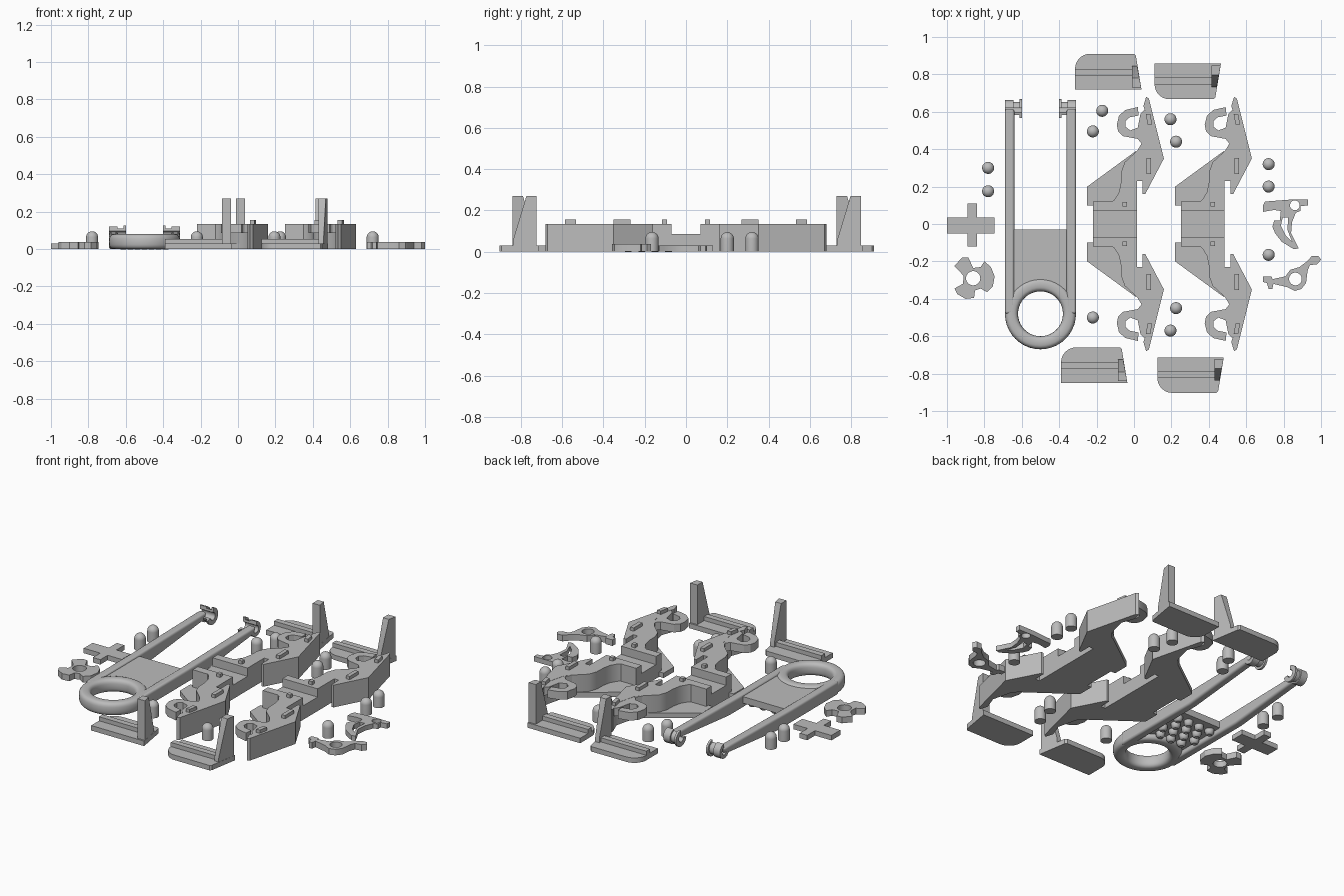
import bpy, bmesh, math
from mathutils import Matrix, Vector

if "Cube" in bpy.data.objects:
    bpy.data.objects.remove(bpy.data.objects["Cube"], do_unlink=True)

grey = bpy.data.materials.new("plain grey")
grey.use_nodes = True
grey.diffuse_color = (.5, .5, .5, 1)
grey.node_tree.nodes["Principled BSDF"].inputs["Base Color"].default_value = (.5, .5, .5, 1)
parts = []


def finish(name, mesh):
    mesh.materials.clear()
    mesh.materials.append(grey)
    ob = bpy.data.objects.new(name, mesh)
    bpy.context.collection.objects.link(ob)
    parts.append(ob)
    return ob


def circle(cx, cy, r, n=32):
    return [(cx + r * math.cos(math.tau * i / n), cy + r * math.sin(math.tau * i / n)) for i in range(n)]


def prism(name, outline, lo, hi, holes=(), sideways=False, bevel=0):
    """Extrude an outline from lo to hi, along z or (sideways) along x."""
    cu = bpy.data.curves.new(name, 'CURVE')
    cu.dimensions, cu.fill_mode, cu.extrude = '2D', 'BOTH', (hi - lo) / 2
    for loop in (outline, *holes):
        sp = cu.splines.new('POLY')
        sp.points.add(len(loop) - 1)
        for p, (u, v) in zip(sp.points, loop):
            p.co = (u, v, 0, 1)
        sp.use_cyclic_u = True
    tmp = bpy.data.objects.new(name + "_outline", cu)
    bpy.context.collection.objects.link(tmp)
    bpy.context.view_layer.update()
    dg = bpy.context.evaluated_depsgraph_get()
    mesh = bpy.data.meshes.new_from_object(tmp.evaluated_get(dg))
    bpy.data.objects.remove(tmp, do_unlink=True)
    mesh.name = name
    mesh.transform(Matrix.Translation((0, 0, (lo + hi) / 2)))
    if sideways:
        mesh.transform(Matrix(((0, 0, 1, 0), (1, 0, 0, 0), (0, 1, 0, 0), (0, 0, 0, 1))))
    bm = bmesh.new()
    bm.from_mesh(mesh)
    bmesh.ops.remove_doubles(bm, verts=bm.verts, dist=.0001)
    if not holes:
        bmesh.ops.dissolve_limit(bm, angle_limit=.01, verts=bm.verts, edges=bm.edges)
    bmesh.ops.recalc_face_normals(bm, faces=bm.faces)
    bm.to_mesh(mesh)
    bm.free()
    ob = finish(name, mesh)
    if bevel:
        mod = ob.modifiers.new("rounding", 'BEVEL')
        mod.width, mod.segments = bevel, 4
    return ob


def box(name, x0, x1, y0, y1, z0, z1):
    return prism(name, [(x0, y0), (x1, y0), (x1, y1), (x0, y1)], z0, z1)


def lathe(name, profile, centre, closed=False):
    """Revolve an (r, z) profile about a vertical axis."""
    bm = bmesh.new()
    vs = [bm.verts.new((r, 0, z)) for r, z in profile]
    es = [bm.edges.new(p) for p in zip(vs, vs[1:])]
    if closed:
        es.append(bm.edges.new((vs[-1], vs[0])))
    bmesh.ops.spin(bm, geom=vs + es, axis=(0, 0, 1), cent=(0, 0, 0), angle=math.tau, steps=40)
    bmesh.ops.remove_doubles(bm, verts=bm.verts, dist=.0001)
    bmesh.ops.recalc_face_normals(bm, faces=bm.faces)
    mesh = bpy.data.meshes.new(name)
    bm.to_mesh(mesh)
    bm.free()
    ob = finish(name, mesh)
    ob.location = centre
    return ob


def arc(cx, cy, r, a0, a1, n=12):
    steps = [math.radians(a0 + (a1 - a0) * i / n) for i in range(n + 1)]
    return [(cx + r * math.cos(a), cy + r * math.sin(a)) for a in steps]


# Forked frame: rounded ring, plate, two rails with curled hooks
def soft(v):
    return math.copysign(abs(v) ** .7, v)


section = [(.155 + .035 * soft(u), .04 + .04 * soft(v)) for u, v in circle(0, 0, 1, 24)]
FX, FY = -.5, -.48
lathe("frame_ring", section, (FX, FY, 0), closed=True)
prism("frame_plate", arc(FX, FY, .15, 0, 180, 24) + [(FX - .16, FY), (FX - .16, -.03), (FX + .16, -.03), (FX + .16, FY)],
      .03, .07)
rail = [(FY, 0), (.1, 0), (.6, .05), (.62, .09), (.55, .09), (-.03, .08), (FY, .08)]
for side, tag in ((-1, "right"), (1, "left")):
    def span(a, b):
        return sorted((FX + side * a, FX + side * b))
    prism(f"frame_rail_{tag}", rail, *span(.14, .19), sideways=True, bevel=.012)
    for label, a, b, r in (("curl", .145, .19, .045), ("neck", .11, .15, .036), ("flange", .1, .113, .05)):
        curl = arc(.617, .075, r, -170, 85) + arc(.617, .075, .022, 85, -170)
        prism(f"frame_hook_{label}_{tag}", curl, *span(a, b), sideways=True)

# Grip bumps under the plate
bump = [(0, 0)] + arc(0, .02, .026, -60, 0, 6) + [(.026, .035)]
for row in range(4):
    count = 3 + row % 2
    for i in range(count):
        lathe("grip_bump", bump, (FX + .075 * (i - (count - 1) / 2), -.28 + .065 * row, 0))

# Twin brackets, each mirrored front to back around a channelled spine
floor = [(-.25, .1), (-.25, .2), (.01, .39), (.01, .1)]
deck = [(-.22, .1), (-.14, .105), (-.105, .13), (-.08, .17), (-.07, .22), (-.068, .28), (-.05, .33),
        (.015, .39), (.05, .43), (.08, .55), (.05, .63), (.065, .68), (.08, .67), (.16, .35), (.06, .16),
        (.045, .16), (.045, .23), (.015, .23), (.015, .1)]
hook = [(.01, .38), (.04, .43), (.02, .455), (-.06, .47), (-.085, .495), (-.092, .53), (-.08, .58),
        (-.045, .61), (.02, .625), (.025, .58), (-.025, .57), (-.045, .55), (-.045, .52), (-.02, .5),
        (.02, .515), (.035, .59), (.055, .61), (.1, .55), (.1, .4)]
tabs = [(.08, .56, .012, .027, .18), (.08, .31, .012, .042, 0), (-.05, .105, .012, .012, 0)]
for bx, which in ((0, "inner"), (.47, "outer")):
    box(f"{which}_bracket_spine", bx - .22, bx + .015, -.075, .075, 0, .085)
    for s, tag in ((1, "back"), (-1, "front")):
        def place(pts):
            return [(bx + x, s * y) for x, y in pts]
        name = f"{which}_bracket_{tag}"
        prism(name + "_floor", place(floor), 0, .03)
        prism(name + "_deck", place(deck), 0, .135)
        prism(name + "_hook", place(hook), .085, .134)
        box(name + "_spine_wall", bx - .22, bx + .015, *sorted((s * .07, s * .12)), 0, .135)
        for tx, ty, w, h, lean in tabs:
            pts = [(tx + u * w + lean * -v * h, ty + v * h) for u, v in ((-1, -1), (1, -1), (1, 1), (-1, 1))]
            prism(name + "_tab", place(pts), .13, .155)


# Four stands: rounded foot, low ridge and tapering upright
def stand(name, x, y, s):
    foot = [(0, -.095), (.355, -.095), (.325, .085), (.315, .095)] + arc(.08, .015, .08, 90, 180, 8)
    prism(name + "_foot", [(x + u, y + s * v) for u, v in foot], 0, .03)
    box(name + "_ridge", x, x + .32, *sorted((y - s * .02, y + s * .015)), .02, .055)
    post = [(-.085, .02), (.03, .02), (.03, .055), (-.035, .27), (-.085, .27)]
    ob = prism(name + "_upright", [(y + s * v, z) for v, z in post], x + .305, x + .355, sideways=True)
    for vert in ob.data.vertices:
        if vert.co.x > x + .33:
            vert.co.x -= .18 * (s * (vert.co.y - y) + .095)


stand("back_right_stand", -.315, .815, 1)
stand("back_left_stand", .11, .762, -1)
stand("front_right_stand", -.39, -.755, 1)
stand("front_left_stand", .125, -.808, -1)

# Domed pins
pin = [(0, 0), (.032, 0)] + arc(0, .063, .032, 0, 90, 10)
for px, py in ((-.78, .3), (-.78, .175), (-.22, .495), (-.17, .605), (.195, .56), (.225, .44),
               (.72, .32), (.72, .2), (.72, -.165), (.225, -.45), (.195, -.57), (-.22, -.5)):
    lathe("domed_pin", pin, (px, py, 0))

# Small flat parts
cross = [(-1, -.05), (-.89, -.05), (-.89, -.12), (-.84, -.12), (-.84, -.05), (-.745, -.05),
         (-.745, .035), (-.84, .035), (-.84, .11), (-.89, .11), (-.89, .035), (-1, .035)]
prism("cross_key", cross, 0, .03)

notched = [(-.96, -.225), (-.92, -.18), (-.885, -.18), (-.86, -.235), (-.82, -.23), (-.8, -.2),
           (-.765, -.23), (-.745, -.28), (-.755, -.335), (-.785, -.365), (-.82, -.345), (-.85, -.355),
           (-.855, -.395), (-.9, -.4), (-.945, -.375), (-.96, -.345), (-.915, -.32), (-.91, -.28), (-.93, -.255)]
prism("notched_wheel", notched, 0, .037, [circle(-.86, -.29, .038)])

crescent = [(.69, .1), (.7, .12), (.83, .13), (.93, .13), (.93, .1), (.89, .095), (.89, .07), (.865, .06),
            (.845, .01), (.84, -.05), (.87, -.11), (.88, -.13), (.855, -.135), (.79, -.095), (.755, -.05),
            (.74, -.015), (.75, .02), (.78, .02), (.785, .07), (.75, .075), (.69, .065)]
slot = [(.795, .035), (.825, .035), (.82, -.03), (.845, -.095), (.81, -.06), (.785, -.01)]
prism("crescent_cam", crescent, 0, .03, [circle(.86, .1, .026), slot])

lever = [(.69, -.28), (.735, -.28), (.74, -.295), (.81, -.28), (.835, -.245), (.885, -.23), (.925, -.2),
         (.95, -.172), (.985, -.17), (1, -.19), (.98, -.215), (.94, -.22), (.928, -.25), (.92, -.315),
         (.895, -.347), (.86, -.358), (.82, -.338), (.745, -.32), (.74, -.348), (.72, -.348), (.71, -.315), (.69, -.31)]
prism("trigger_lever", lever, 0, .037, [circle(.863, -.294, .034)])

# Smooth curved sides, keep edges sharp
bpy.ops.object.select_all(action='DESELECT')
for ob in parts:
    ob.select_set(True)
bpy.context.view_layer.objects.active = parts[0]
bpy.ops.object.shade_smooth_by_angle(angle=math.radians(32))
